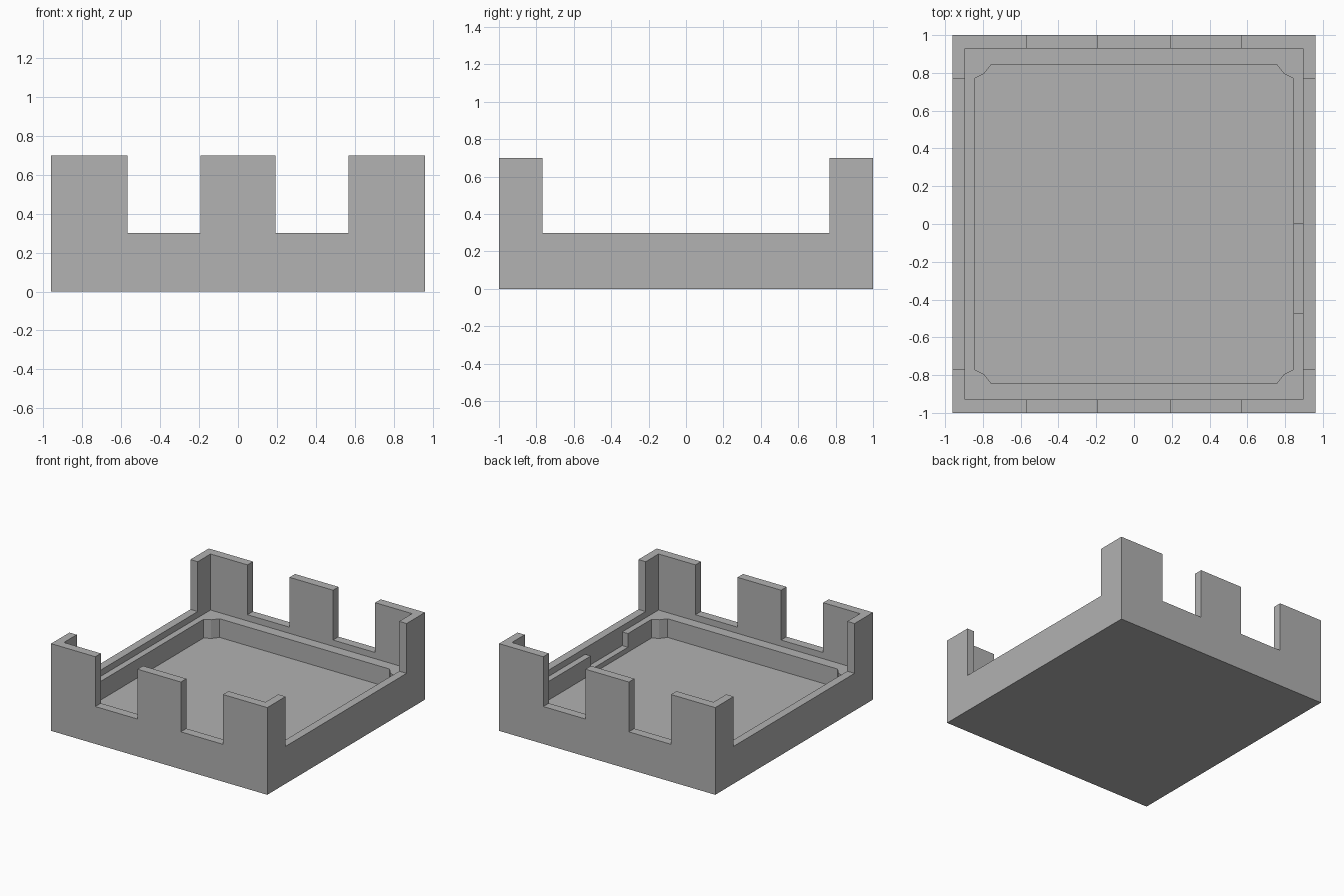
import bpy
import bmesh

cube = bpy.data.objects.get("Cube")
if cube:
    bpy.data.objects.remove(cube, do_unlink=True)

# Single matte grey
grey = bpy.data.materials.new("plain grey")
grey.use_nodes = True
colour = (0.445, 0.445, 0.445, 1.0)
grey.diffuse_color = colour
grey.node_tree.nodes["Principled BSDF"].inputs["Base Color"].default_value = colour


def prism(name, outline, z0, z1):
    """Extrude an anticlockwise xy outline from z0 to z1."""
    bm = bmesh.new()
    base = bm.faces.new([bm.verts.new((x, y, z0)) for x, y in outline])
    top = bmesh.ops.extrude_face_region(bm, geom=[base], use_keep_orig=True)
    for item in top["geom"]:
        if isinstance(item, bmesh.types.BMVert):
            item.co.z = z1
    bmesh.ops.recalc_face_normals(bm, faces=bm.faces)
    mesh = bpy.data.meshes.new(name)
    bm.to_mesh(mesh)
    bm.free()
    mesh.materials.append(grey)
    obj = bpy.data.objects.new(name, mesh)
    bpy.context.collection.objects.link(obj)
    return obj


def box(name, x0, x1, y0, y1, z0, z1):
    return prism(name, [(x0, y0), (x1, y0), (x1, y1), (x0, y1)], z0, z1)


def cut(target, cutter):
    """Subtract the cutter from the target and discard it."""
    mod = target.modifiers.new("cut", "BOOLEAN")
    mod.operation = "DIFFERENCE"
    mod.solver = "EXACT"
    mod.object = cutter
    bpy.context.view_layer.objects.active = target
    bpy.ops.object.modifier_apply(modifier=mod.name)
    bpy.data.objects.remove(cutter, do_unlink=True)


HX, HY = 0.96, 1.0
RIM, TOP = 0.30, 0.70
LEDGE, FLOOR = 0.25, 0.10

# Outer block, hollowed down to the ledge
tray = box("castellated_tray", -HX, HX, -HY, HY, 0, TOP)
cut(tray, box("hollow", -0.895, 0.895, -0.93, 0.93, LEDGE, 1))

# Inner pocket, its corners filled by rounded posts
corner = [(0.845, 0.77), (0.795, 0.795), (0.755, 0.845)]
outline = []
for sx, sy in ((1, 1), (-1, 1), (-1, -1), (1, -1)):
    points = [(sx * x, sy * y) for x, y in corner]
    outline += points if sx * sy > 0 else points[::-1]
cut(tray, prism("pocket", outline, FLOOR, 0.5))

# Connector notch in the ledge
cut(tray, box("ledge_notch", 0.8, 0.895, -0.47, 0.0, 0.14, 0.5))

# Openings between the towers: two front to back, one wide side to side
for s in (-1, 1):
    x0, x1 = sorted((s * 0.193, s * 0.567))
    cut(tray, box("opening", x0, x1, -1.2, 1.2, RIM, 1))
cut(tray, box("side_opening", -1.2, 1.2, -0.767, 0.767, RIM, 1))
